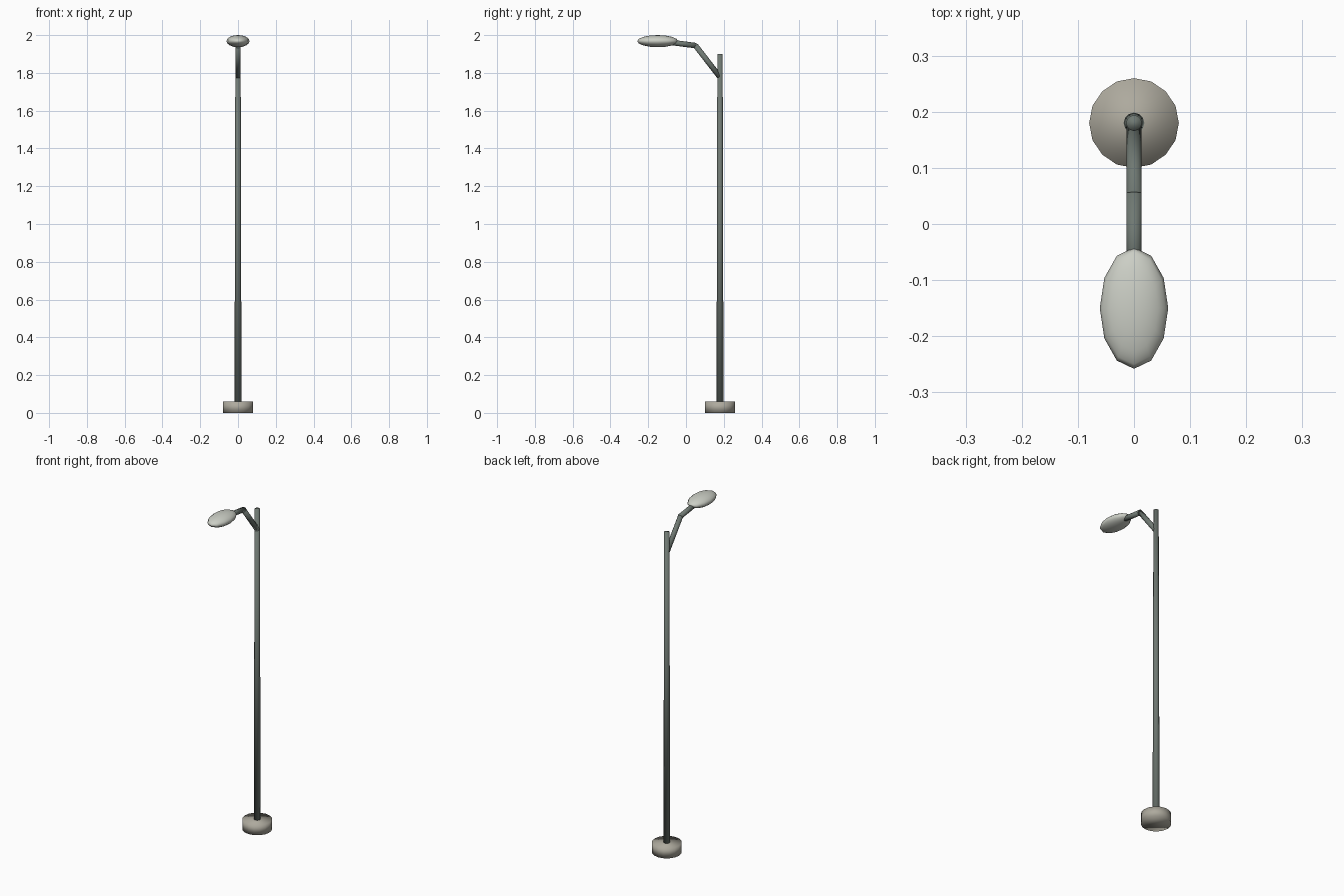
import bpy
from mathutils import Vector

if "Cube" in bpy.data.objects:
    bpy.data.objects.remove(bpy.data.objects["Cube"])


def material(name, rgb):
    m = bpy.data.materials.new(name)
    m.diffuse_color = (*rgb, 1)
    m.use_nodes = True
    m.node_tree.nodes["Principled BSDF"].inputs["Base Color"].default_value = m.diffuse_color
    return m


metal = material("dark_metal", (0.16, 0.19, 0.17))
concrete = material("concrete", (0.42, 0.40, 0.34))
shell = material("lamp_shell", (0.60, 0.62, 0.56))


def finish(name, mat):
    ob = bpy.context.object
    ob.name = name
    ob.data.materials.append(mat)
    bpy.ops.object.shade_smooth()
    return ob


def tube(name, start, end, r1, r2, sides, mat):
    """Tapered cylinder between two points."""
    a, b = Vector(start), Vector(end)
    d = b - a
    bpy.ops.mesh.primitive_cone_add(vertices=sides, radius1=r1, radius2=r2,
                                    depth=d.length, location=(a + b) / 2)
    ob = finish(name, mat)
    ob.rotation_euler = d.to_track_quat('Z', 'Y').to_euler()
    return ob


# Footing and tapered pole
tube("base", (0, 0.18, 0), (0, 0.18, 0.06), 0.08, 0.08, 16, concrete)
tube("pole", (0, 0.18, 0.06), (0, 0.18, 1.9), 0.0185, 0.014, 12, metal)

# Two-piece bracket arm
tube("lower_arm", (0, 0.178, 1.78), (0, 0.05, 1.945), 0.0145, 0.0145, 10, metal)
tube("upper_arm", (0, 0.055, 1.944), (0, -0.10, 1.964), 0.0145, 0.0145, 10, metal)

# Flattened oval lamp head
bpy.ops.mesh.primitive_uv_sphere_add(segments=12, ring_count=8, radius=1,
                                     location=(0, -0.15, 1.968))
bpy.context.object.scale = (0.061, 0.108, 0.032)
finish("lamp_head", shell)
